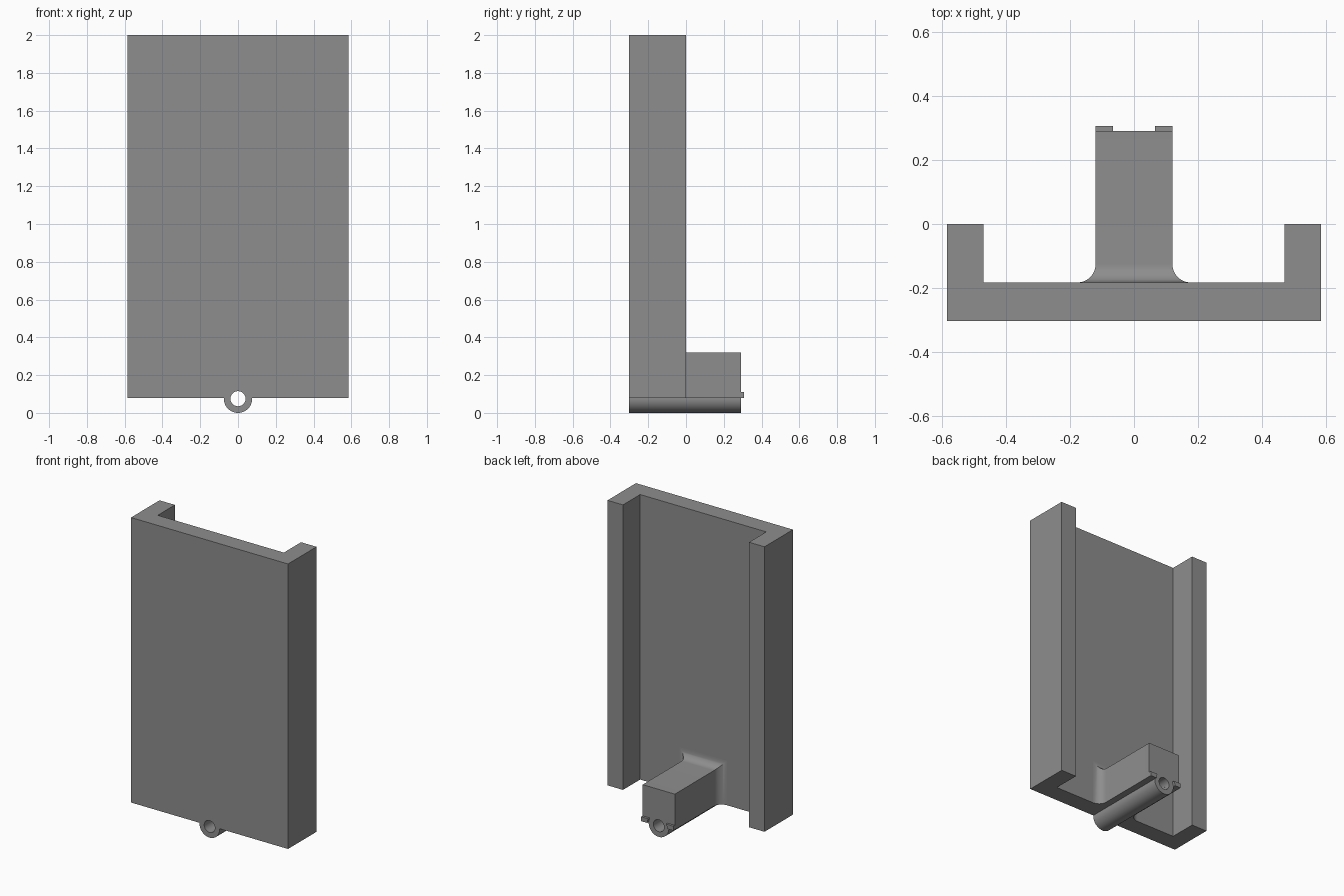
import bpy, bmesh, math

if "Cube" in bpy.data.objects:
    bpy.data.objects.remove(bpy.data.objects["Cube"])

BASE, TOP = 0.08, 2.0               # underside and top of the main panel
FRONT, WEB, BACK = -0.303, -0.183, 0.29
HOLE_Z, HOLE_R, TUBE_R = 0.075, 0.04, 0.075

grey = bpy.data.materials.new("grey")
grey.diffuse_color = (0.27, 0.27, 0.27, 1)
grey.use_nodes = True
grey.node_tree.nodes["Principled BSDF"].inputs["Base Color"].default_value = grey.diffuse_color


def loft(name, rings):
    """Closed solid through a series of equal-sized vertex rings."""
    bm = bmesh.new()
    rows = [[bm.verts.new(p) for p in ring] for ring in rings]
    n = len(rows[0])
    for a, b in zip(rows, rows[1:]):
        for i in range(n):
            j = (i + 1) % n
            bm.faces.new((a[i], a[j], b[j], b[i]))
    bm.faces.new(rows[0][::-1])
    bm.faces.new(rows[-1])
    bmesh.ops.recalc_face_normals(bm, faces=bm.faces)
    mesh = bpy.data.meshes.new(name)
    bm.to_mesh(mesh)
    bm.free()
    obj = bpy.data.objects.new(name, mesh)
    bpy.context.collection.objects.link(obj)
    mesh.materials.append(grey)
    return obj


def along_y(name, profile, y0, y1):
    return loft(name, [[(x, y, z) for x, z in profile] for y in (y0, y1)])


def circle(r, n=64):
    return [(r * math.cos(math.tau * i / n), HOLE_Z + r * math.sin(math.tau * i / n))
            for i in range(n)]


def lower_arc(r, n=32):
    """Arc below the panel underside, from right to left."""
    a = math.asin((BASE - HOLE_Z) / r)
    return [(r * math.cos(a - (math.pi + 2 * a) * i / n),
             HOLE_Z + r * math.sin(a - (math.pi + 2 * a) * i / n)) for i in range(n + 1)]


def cut(obj, cutter):
    m = obj.modifiers.new("cut", 'BOOLEAN')
    m.operation, m.solver, m.object = 'DIFFERENCE', 'EXACT', cutter


def smooth(obj):
    bpy.ops.object.select_all(action='DESELECT')
    obj.select_set(True)
    bpy.context.view_layer.objects.active = obj
    for m in list(obj.modifiers):
        bpy.ops.object.modifier_apply(modifier=m.name)
    bpy.ops.object.shade_smooth_by_angle(angle=math.radians(30))


# Helpers for the bore and for trimming the tabs around the tube
bore = along_y("bore_cutter", circle(HOLE_R), -0.5, 0.5)
trim = along_y("trim_cutter", circle(TUBE_R), BACK - 0.1, 0.5)

# Channel-shaped panel: front web with two side flanges
half = [(0.585, FRONT), (0.585, 0), (0.47, 0), (0.47, WEB)]
outline = half + [(-x, y) for x, y in reversed(half)]
panel = loft("channel_panel", [[(x, y, z) for x, y in outline] for z in (BASE, TOP)])
cut(panel, bore)

# Rear block, flaring into the panel with a concave fillet
R, STEPS = 0.058, 12
rings = []
for i in range(STEPS + 1):
    a = math.pi / 2 * i / STEPS
    grow, y = R * (1 - math.sin(a)), WEB + R * (1 - math.cos(a))
    rings.append((grow, y))
rings.append((0, BACK))
block = loft("rear_block", [[(-0.12 - g, y, BASE), (0.12 + g, y, BASE),
                             (0.12 + g, y, 0.32 + g), (-0.12 - g, y, 0.32 + g)]
                            for g, y in rings])
cut(block, bore)

# Half tube along the underside
tube = along_y("lower_tube", lower_arc(TUBE_R) + lower_arc(HOLE_R)[::-1], FRONT, BACK)

# Two small tabs on the back of the block, curved around the tube
tabs = []
for side, name in ((-1, "left_tab"), (1, "right_tab")):
    tab = along_y(name, [(side * 0.055, BASE), (side * 0.12, BASE),
                         (side * 0.12, 0.11), (side * 0.055, 0.11)], BACK, 0.306)
    cut(tab, trim)
    tabs.append(tab)

for obj in [panel, block, tube] + tabs:
    smooth(obj)
for helper in (bore, trim):
    bpy.data.objects.remove(helper)
